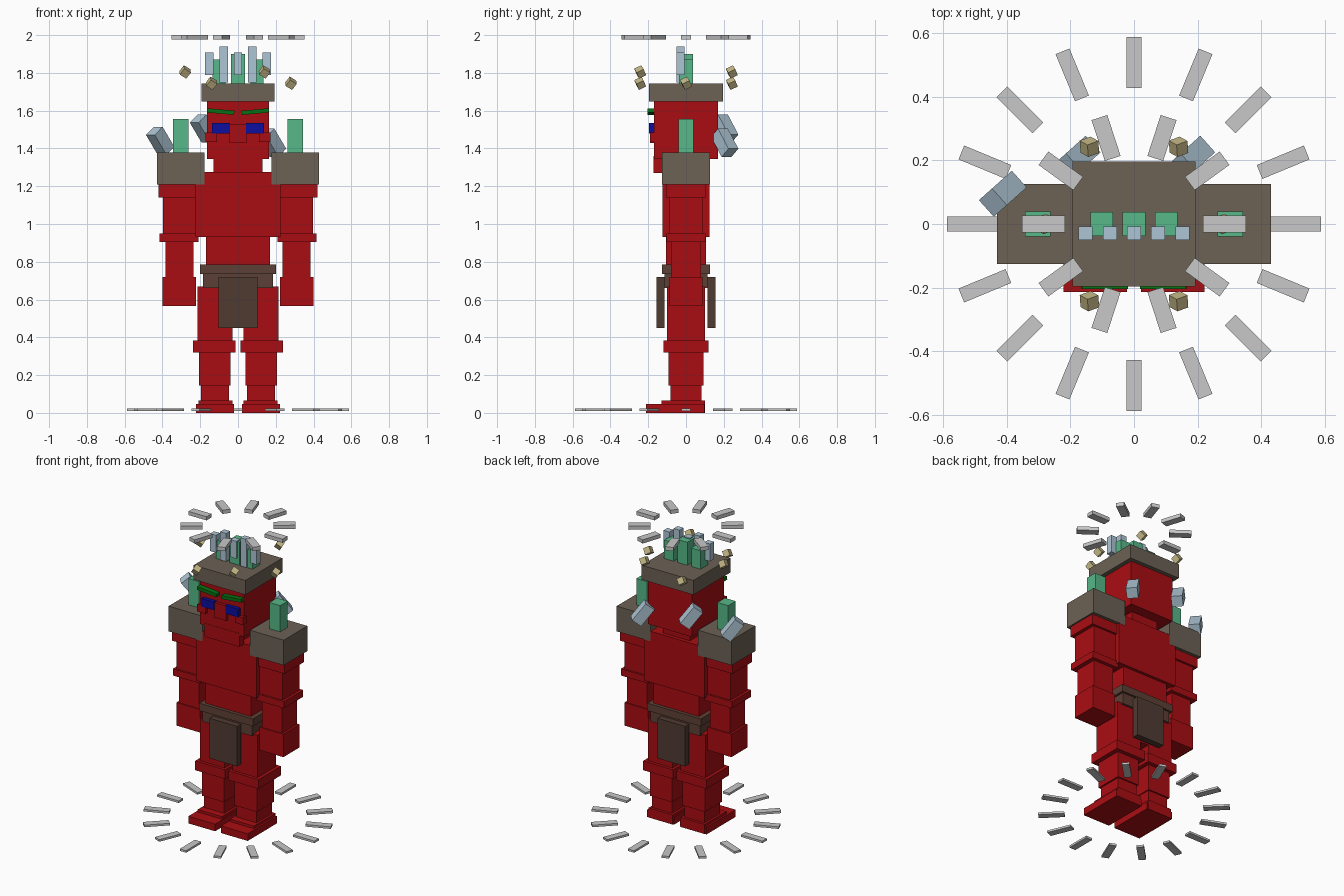
import bpy, math
from mathutils import Matrix, Vector, Euler

if "Cube" in bpy.data.objects:
    bpy.data.objects.remove(bpy.data.objects["Cube"])


def material(name, rgb):
    m = bpy.data.materials.new(name)
    m.diffuse_color = (*rgb, 1)
    m.use_nodes = True
    m.node_tree.nodes["Principled BSDF"].inputs["Base Color"].default_value = m.diffuse_color
    return m


RED = material("red skin", (0.40, 0.004, 0.006))
STONE = material("brown stone", (0.150, 0.119, 0.090))
LEATHER = material("belt leather", (0.107, 0.051, 0.036))
CLOTH = material("dark cloth", (0.080, 0.043, 0.031))
JADE = material("jade crystal", (0.095, 0.48, 0.25))
ICE = material("pale ice", (0.42, 0.56, 0.66))
BLUE = material("eye blue", (0.004, 0.004, 0.35))
GREEN = material("brow green", (0.002, 0.17, 0.006))
GOLD = material("pale gold", (0.56, 0.48, 0.24))
GREY = material("light grey", (0.58, 0.58, 0.58))


def block(name, mat, center, size, rot=None):
    """Box of full size, optionally turned by a rotation matrix."""
    h = [s / 2 for s in size]
    rot = rot or Matrix.Identity(3)
    verts = [rot @ Vector((x * h[0], y * h[1], z * h[2])) + Vector(center)
             for x in (-1, 1) for y in (-1, 1) for z in (-1, 1)]
    faces = [(0, 1, 3, 2), (4, 6, 7, 5), (0, 4, 5, 1),
             (2, 3, 7, 6), (0, 2, 6, 4), (1, 5, 7, 3)]
    me = bpy.data.meshes.new(name)
    me.from_pydata(verts, [], faces)
    me.materials.append(mat)
    ob = bpy.data.objects.new(name, me)
    bpy.context.collection.objects.link(ob)
    return ob


def span(name, mat, x, y, z):
    """Box given by its lower and upper limits on each axis."""
    lim = (x, y, z)
    return block(name, mat, [(a + b) / 2 for a, b in lim], [b - a for a, b in lim])


def pair(name, mat, x, y, z):
    """Box on the +x side plus its mirror image."""
    span(name + "_left", mat, x, y, z)
    span(name + "_right", mat, (-x[1], -x[0]), y, z)


# Torso, neck and head
span("chest", RED, (-0.225, 0.225), (-0.125, 0.125), (0.93, 1.275))
span("waist", RED, (-0.17, 0.17), (-0.105, 0.105), (0.72, 0.93))
span("neck", RED, (-0.10, 0.10), (-0.10, 0.10), (1.25, 1.35))
span("head", RED, (-0.165, 0.165), (-0.17, 0.17), (1.345, 1.65))
span("chin", RED, (-0.13, 0.13), (-0.172, -0.12), (1.27, 1.36))
span("head_cap", STONE, (-0.193, 0.193), (-0.197, 0.197), (1.648, 1.745))

# Face
span("nose", RED, (-0.045, 0.045), (-0.19, -0.16), (1.43, 1.53))
pair("cheek", RED, (0.11, 0.172), (-0.19, -0.15), (1.435, 1.485))
pair("eye", BLUE, (0.043, 0.138), (-0.195, -0.165), (1.48, 1.535))
for s, side in ((1, "left"), (-1, "right")):
    block("brow_" + side, GREEN, (s * 0.092, -0.187, 1.595), (0.145, 0.035, 0.022),
          Matrix.Rotation(-s * math.radians(5), 3, 'Y'))

# Arms, from shoulder to hand
pair("shoulder_pad", STONE, (0.178, 0.43), (-0.126, 0.126), (1.208, 1.378))
pair("shoulder_band", RED, (0.225, 0.42), (-0.105, 0.105), (1.14, 1.21))
pair("upper_arm", RED, (0.225, 0.397), (-0.09, 0.09), (0.94, 1.15))
pair("elbow_band", RED, (0.21, 0.415), (-0.103, 0.103), (0.905, 0.95))
pair("forearm", RED, (0.235, 0.385), (-0.08, 0.08), (0.71, 0.91))
pair("hand", RED, (0.223, 0.40), (-0.087, 0.087), (0.565, 0.72))

# Belt and loincloth
span("belt", LEATHER, (-0.20, 0.20), (-0.128, 0.128), (0.735, 0.785))
span("hip_wrap", LEATHER, (-0.185, 0.185), (-0.115, 0.115), (0.66, 0.736))
span("front_cloth", CLOTH, (-0.103, 0.103), (-0.157, -0.115), (0.45, 0.72))
span("back_cloth", CLOTH, (-0.103, 0.103), (0.115, 0.157), (0.45, 0.72))

# Legs, from thigh to toe
pair("thigh", RED, (0.03, 0.215), (-0.10, 0.10), (0.37, 0.67))
pair("inner_thigh", RED, (0.0, 0.04), (-0.10, 0.10), (0.45, 0.67))
pair("knee", RED, (0.012, 0.237), (-0.12, 0.12), (0.32, 0.382))
pair("shin", RED, (0.04, 0.206), (-0.092, 0.092), (0.145, 0.325))
pair("ankle", RED, (0.047, 0.195), (-0.082, 0.082), (0.05, 0.15))
pair("heel", RED, (0.03, 0.21), (-0.13, 0.10), (0.0, 0.065))
pair("foot", RED, (0.022, 0.222), (-0.213, 0.098), (0.0, 0.048))

# Jade crystals on shoulders and cap
pair("shoulder_crystal", JADE, (0.263, 0.343), (-0.04, 0.04), (1.37, 1.555))
pair("cap_crystal", JADE, (0.066, 0.136), (-0.038, 0.038), (1.74, 1.87))
span("cap_crystal_middle", JADE, (-0.036, 0.036), (-0.038, 0.038), (1.74, 1.90))

# Row of pale pillars, alternately short and tall
for i in range(5):
    x = (i - 2) * 0.076
    z = (1.75, 1.94) if i % 2 else (1.79, 1.907)
    span(f"pale_pillar_{i}", ICE, (x - 0.022, x + 0.022), (-0.05, -0.008), z)

# Tilted shards behind the head and on one shoulder
tilt = Vector((-0.47, -0.42, 0.80)).to_track_quat('Z', 'Y').to_matrix()
for i, c in enumerate(((-0.18, 0.205, 1.505), (0.18, 0.205, 1.43), (-0.412, 0.095, 1.44))):
    block(f"tilted_shard_{i}", ICE, c, (0.07, 0.07, 0.135), tilt)

# Six small cubes floating around the cap
for i in range(6):
    a = i * math.pi / 3
    block(f"floating_cube_{i}", GOLD,
          (0.28 * math.cos(a), 0.28 * math.sin(a), 1.805 if i % 2 else 1.745),
          (0.042, 0.042, 0.042),
          Euler((math.radians(30), math.radians(30), math.radians(20))).to_matrix())


# Rings of radial bars overhead and on the ground
def bar_ring(name, count, radius, z, size):
    for i in range(count):
        a = 2 * math.pi * i / count
        block(f"{name}_{i}", GREY, (radius * math.cos(a), radius * math.sin(a), z),
              size, Matrix.Rotation(a, 3, 'Z'))


bar_ring("halo_bar", 10, 0.284, 1.988, (0.135, 0.052, 0.025))
bar_ring("ground_bar", 16, 0.507, 0.017, (0.16, 0.047, 0.014))
